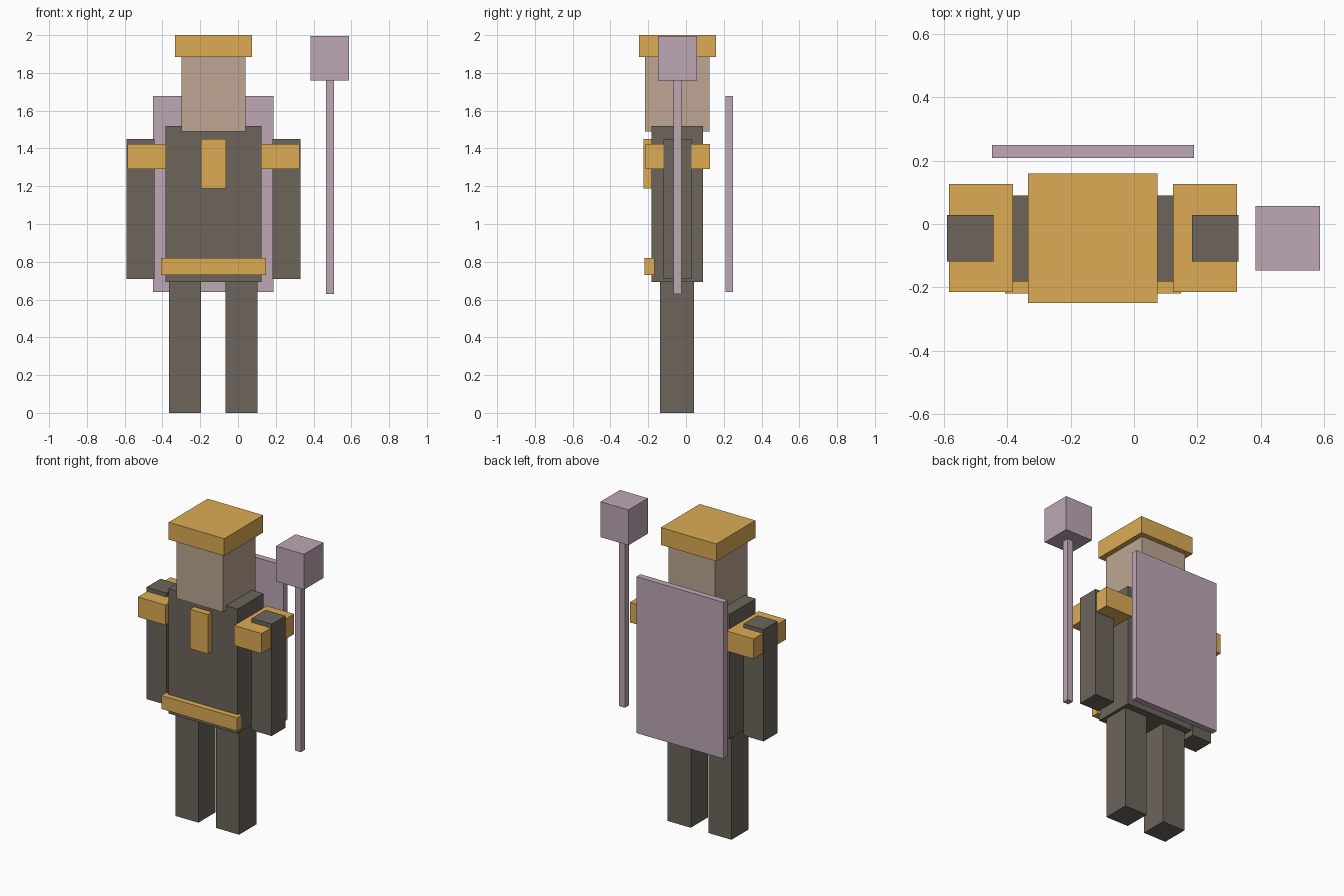
import bpy

if "Cube" in bpy.data.objects:
    bpy.data.objects.remove(bpy.data.objects["Cube"])

CX = -0.13  # body's own centre line; the staff shifts it off x = 0


def material(name, rgb):
    m = bpy.data.materials.new(name)
    m.diffuse_color = (*rgb, 1.0)
    m.use_nodes = True
    m.node_tree.nodes["Principled BSDF"].inputs["Base Color"].default_value = m.diffuse_color
    return m


GOLD = material("gold", (0.72, 0.41, 0.09))
CLOTH = material("dark_cloth", (0.15, 0.13, 0.105))
SKIN = material("skin", (0.51, 0.38, 0.29))
MAUVE = material("mauve", (0.51, 0.39, 0.46))


def box(name, x, y, z, mat):
    """Box from (min, max) ranges on each axis."""
    r = (x, y, z)
    bpy.ops.mesh.primitive_cube_add(size=1, location=[(a + b) / 2 for a, b in r])
    ob = bpy.context.object
    ob.name = name
    ob.scale = [b - a for a, b in r]
    bpy.ops.object.transform_apply(location=False, rotation=False, scale=True)
    ob.data.materials.append(mat)


def centred(name, half, y, z, mat):
    box(name, (CX - half, CX + half), y, z, mat)


def pair(name, inner, outer, y, z, mat):
    box("left_" + name, (CX + inner, CX + outer), y, z, mat)
    box("right_" + name, (CX - outer, CX - inner), y, z, mat)


# Head and hat
centred("hat", 0.204, (-0.25, 0.159), (1.885, 2.0), GOLD)
centred("head", 0.17, (-0.216, 0.125), (1.49, 1.89), SKIN)

# Body with belt, chest badge and cape
centred("torso", 0.254, (-0.182, 0.09), (0.692, 1.52), CLOTH)
centred("belt", 0.278, (-0.22, -0.168), (0.73, 0.819), GOLD)
centred("chest_badge", 0.066, (-0.224, -0.181), (1.188, 1.45), GOLD)
centred("cape", 0.319, (0.208, 0.25), (0.64, 1.678), MAUVE)

# Limbs and shoulder pads
pair("leg", 0.065, 0.234, (-0.137, 0.043), (0.0, 0.695), CLOTH)
pair("arm", 0.313, 0.46, (-0.118, 0.029), (0.708, 1.45), CLOTH)
pair("shoulder_pad", 0.2525, 0.4545, (-0.215, 0.126), (1.291, 1.424), GOLD)

# Staff
box("staff_pole", (0.466, 0.508), (-0.067, -0.024), (0.629, 1.77), MAUVE)
box("staff_head", (0.383, 0.588), (-0.147, 0.057), (1.76, 1.995), MAUVE)
